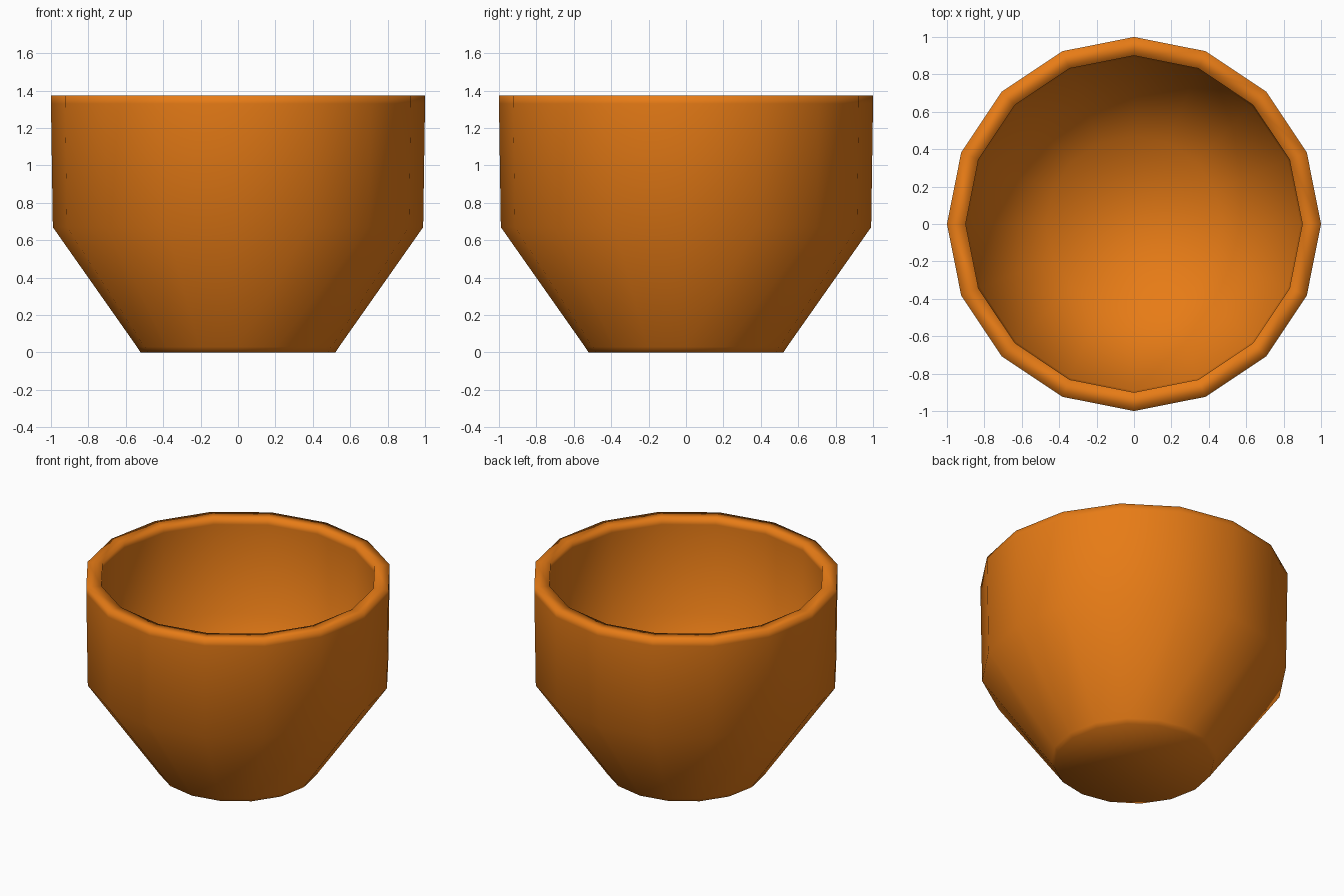
import bpy, bmesh
from math import sin, cos, pi

if "Cube" in bpy.data.objects:
    bpy.data.objects.remove(bpy.data.objects["Cube"])

SIDES = 16

# Cup wall profile (radius, z): outside bottom to rim, then down the inside
profile = [(0.52, 0.0), (0.54, 0.03), (0.99, 0.67), (1.0, 1.33), (1.0, 1.375),
           (0.9, 1.375), (0.9, 1.33), (0.89, 0.7), (0.47, 0.1)]

bm = bmesh.new()
rings = [[bm.verts.new((r * cos(2 * pi * i / SIDES), r * sin(2 * pi * i / SIDES), z))
          for i in range(SIDES)] for r, z in profile]

# Walls
for a, b in zip(rings, rings[1:]):
    for i in range(SIDES):
        j = (i + 1) % SIDES
        bm.faces.new((a[i], a[j], b[j], b[i]))

# Underside and inner floor
bm.faces.new(rings[0][::-1])
bm.faces.new(rings[-1])
bmesh.ops.recalc_face_normals(bm, faces=bm.faces)
for f in bm.faces:
    f.smooth = True

mesh = bpy.data.meshes.new("cup")
bm.to_mesh(mesh)
bm.free()
cup = bpy.data.objects.new("cup", mesh)
bpy.context.collection.objects.link(cup)

# Orange glaze
mat = bpy.data.materials.new("orange")
mat.diffuse_color = (0.8, 0.2, 0.008, 1)
mat.use_nodes = True
mat.node_tree.nodes["Principled BSDF"].inputs["Base Color"].default_value = mat.diffuse_color
mesh.materials.append(mat)
